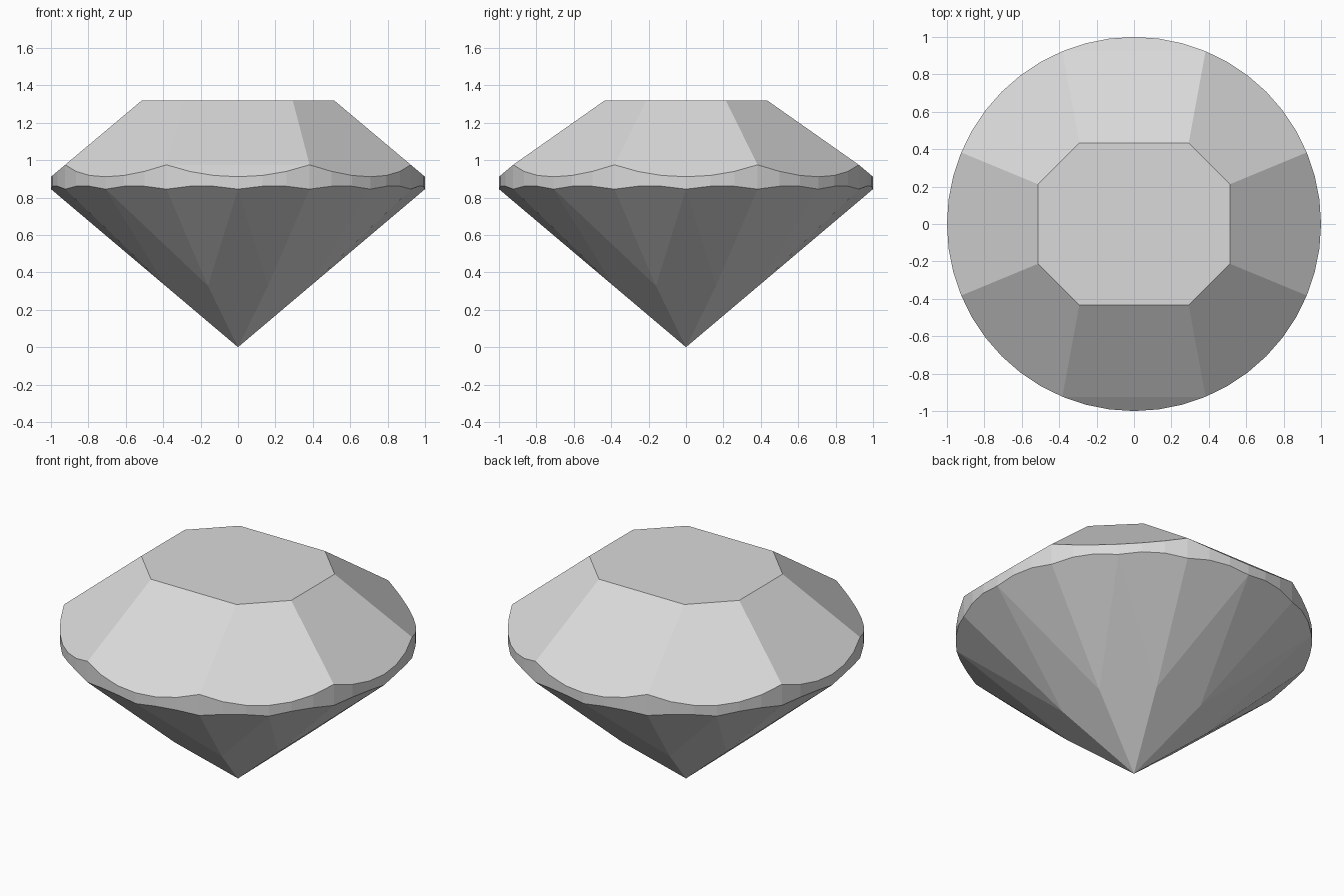
import bpy
import bmesh
from math import cos, sin, radians, tan

# Remove the default cube
cube = bpy.data.objects.get("Cube")
if cube:
    bpy.data.objects.remove(cube, do_unlink=True)

# Main proportions
HEIGHT = 1.32
TABLE_X, TABLE_Y = 0.513, 0.433
CROWN_LOW, PAVILION_TOP = 0.975, 0.845
RIDGE_RADIUS = 0.42
SEGMENTS = 48


def offset(angle, centre, step):
    """Angle in radians from the middle of the nearest facet."""
    return radians((angle - centre + step / 2) % step - step / 2)


def polar(radius, angle, z):
    a = radians(angle)
    return (radius * cos(a), radius * sin(a), z)


points = [(0, 0, 0)]  # pointed tip

# Flat octagonal table on top
side = TABLE_X * tan(radians(22.5))
front = (TABLE_X + side) - TABLE_Y
for sx in (-1, 1):
    for sy in (-1, 1):
        points.append((sx * TABLE_X, sy * side, HEIGHT))
        points.append((sx * front, sy * TABLE_Y, HEIGHT))

# Lower ridge points between the eight long pavilion facets
ridge_z = PAVILION_TOP * RIDGE_RADIUS * cos(radians(22.5))
for k in range(8):
    points.append(polar(RIDGE_RADIUS, 22.5 + 45 * k, ridge_z))

# Girdle band with scalloped edges where the facets meet the cylinder
corner = cos(radians(22.5))
half = cos(radians(11.25))
crown_slope = (HEIGHT - CROWN_LOW) / (corner - TABLE_X)
pavilion_slope = (PAVILION_TOP - ridge_z) / (half * (1 - RIDGE_RADIUS))
for i in range(SEGMENTS):
    angle = 360 * i / SEGMENTS
    upper = CROWN_LOW - crown_slope * (cos(offset(angle, 0, 45)) - corner)
    lower = PAVILION_TOP + pavilion_slope * (cos(offset(angle, 11.25, 22.5)) - half)
    points.append(polar(1, angle, upper))
    points.append(polar(1, angle, lower))

# Wrap the points as a convex stone and merge flat facets
bm = bmesh.new()
for p in points:
    bm.verts.new(p)
bmesh.ops.convex_hull(bm, input=bm.verts[:])
bmesh.ops.dissolve_limit(bm, angle_limit=radians(0.6), verts=bm.verts[:], edges=bm.edges[:])
bmesh.ops.recalc_face_normals(bm, faces=bm.faces[:])
mesh = bpy.data.meshes.new("cut_gemstone")
bm.to_mesh(mesh)
bm.free()

# Single pale grey material
grey = bpy.data.materials.new("pale_grey")
grey.use_nodes = True
colour = (0.7, 0.7, 0.7, 1)
grey.diffuse_color = colour
grey.node_tree.nodes["Principled BSDF"].inputs["Base Color"].default_value = colour
mesh.materials.append(grey)

gem = bpy.data.objects.new("cut_gemstone", mesh)
bpy.context.collection.objects.link(gem)
